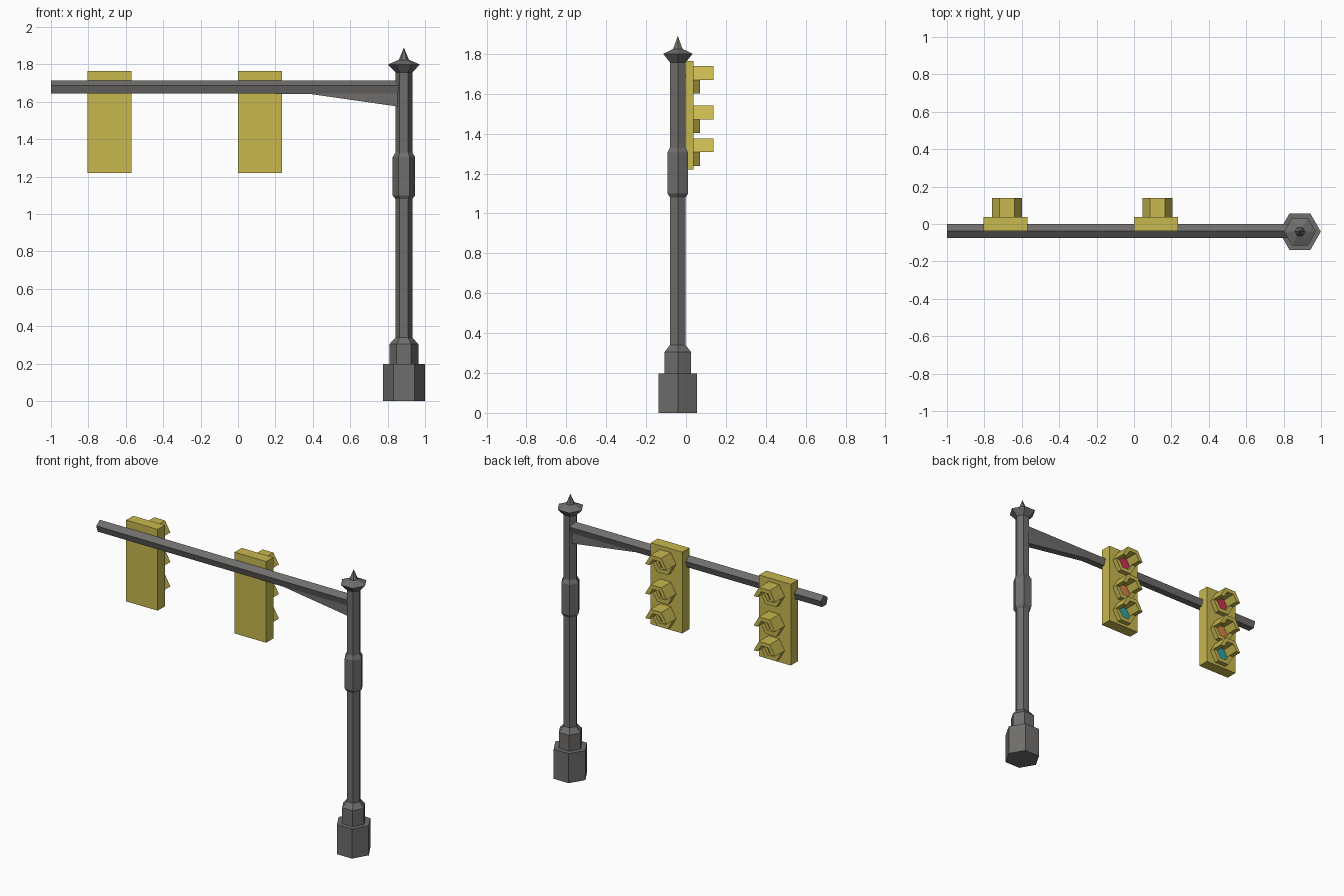
import bpy, bmesh
from math import sin, cos, pi, radians

if "Cube" in bpy.data.objects:
    bpy.data.objects.remove(bpy.data.objects["Cube"])


def material(name, rgb):
    m = bpy.data.materials.new(name)
    m.diffuse_color = (*rgb, 1)
    m.use_nodes = True
    m.node_tree.nodes["Principled BSDF"].inputs["Base Color"].default_value = m.diffuse_color
    return m


METAL = material("dark_metal", (0.16, 0.155, 0.15))
YELLOW = material("housing_yellow", (0.58, 0.48, 0.08))
LENSES = [("red", material("lens_red", (0.6, 0.03, 0.08))),
          ("amber", material("lens_amber", (0.65, 0.22, 0.06))),
          ("green", material("lens_green", (0.03, 0.35, 0.35)))]


def finish(bm, name, mat):
    bmesh.ops.recalc_face_normals(bm, faces=bm.faces)
    me = bpy.data.meshes.new(name)
    bm.to_mesh(me)
    bm.free()
    me.materials.append(mat)
    ob = bpy.data.objects.new(name, me)
    bpy.context.collection.objects.link(ob)
    return ob


def prism(name, pts, to3d, a, b, mat):
    """Extrude a 2D outline from a to b; to3d maps (u, v, depth) to xyz."""
    bm = bmesh.new()
    lo = [bm.verts.new(to3d(u, v, a)) for u, v in pts]
    hi = [bm.verts.new(to3d(u, v, b)) for u, v in pts]
    bm.faces.new(lo)
    bm.faces.new(hi)
    n = len(pts)
    for i in range(n):
        j = (i + 1) % n
        bm.faces.new((lo[i], lo[j], hi[j], hi[i]))
    return finish(bm, name, mat)


def along_x(u, v, d):
    return (d, u, v)


def along_y(u, v, d):
    return (u, d, v)


def arc(cx, cz, r, degs):
    return [(cx + r * cos(radians(d)), cz + r * sin(radians(d))) for d in degs]


# Hexagonal pole turned from a profile of (radius, height)
PX, PY = 0.887, -0.041
profile = [(0.112, 0), (0.112, 0.198), (0.077, 0.198), (0.077, 0.305),
           (0.045, 0.34), (0.045, 1.08), (0.06, 1.10), (0.06, 1.305),
           (0.045, 1.33), (0.045, 1.757), (0.085, 1.80), (0.027, 1.825)]
bm = bmesh.new()
rings = [[bm.verts.new((PX + r * cos(k * pi / 3), PY + r * sin(k * pi / 3), z))
          for k in range(6)] for r, z in profile]
tip = bm.verts.new((PX, PY, 1.89))
bm.faces.new(rings[0])
for lo, hi in zip(rings, rings[1:]):
    for k in range(6):
        j = (k + 1) % 6
        bm.faces.new((lo[k], lo[j], hi[j], hi[k]))
for k in range(6):
    bm.faces.new((rings[-1][k], rings[-1][(k + 1) % 6], tip))
finish(bm, "pole", METAL)

# Five-sided arm, and the tapering bracket under it
prism("arm", arc(-0.037, 1.676, 0.039, range(90, 450, 72)), along_x, -1, 0.87, METAL)
bracket = [(0.2, 1.66), (0.2, 1.643), (0.38, 1.643), (0.87, 1.573), (0.87, 1.68)]
prism("arm_bracket", bracket, along_y, -0.06, -0.014, METAL)

# Two signal heads, each with three hooded lenses
for side, cx in (("left", -0.687), ("right", 0.118)):
    w = 0.117
    box = [(cx - w, 1.22), (cx + w, 1.22), (cx + w, 1.765), (cx - w, 1.765)]
    prism(f"{side}_housing", box, along_y, -0.037, 0.038, YELLOW)
    hx = cx + 0.008
    for (colour, mat), z in zip(LENSES, (1.67, 1.472, 1.307)):
        # long upper half of the hood, short lower half
        for part, start, depth in (("hood", 0, 0.139), ("rim", 180, 0.07)):
            degs = [start + d for d in (0, 60, 120, 180)]
            outline = arc(hx, z, 0.08, degs) + arc(hx, z, 0.05, degs[::-1])
            prism(f"{side}_{colour}_{part}", outline, along_y, 0.03, depth, YELLOW)
        prism(f"{side}_{colour}_lens", arc(hx, z, 0.052, range(0, 360, 60)),
              along_y, 0.03, 0.046, mat)
